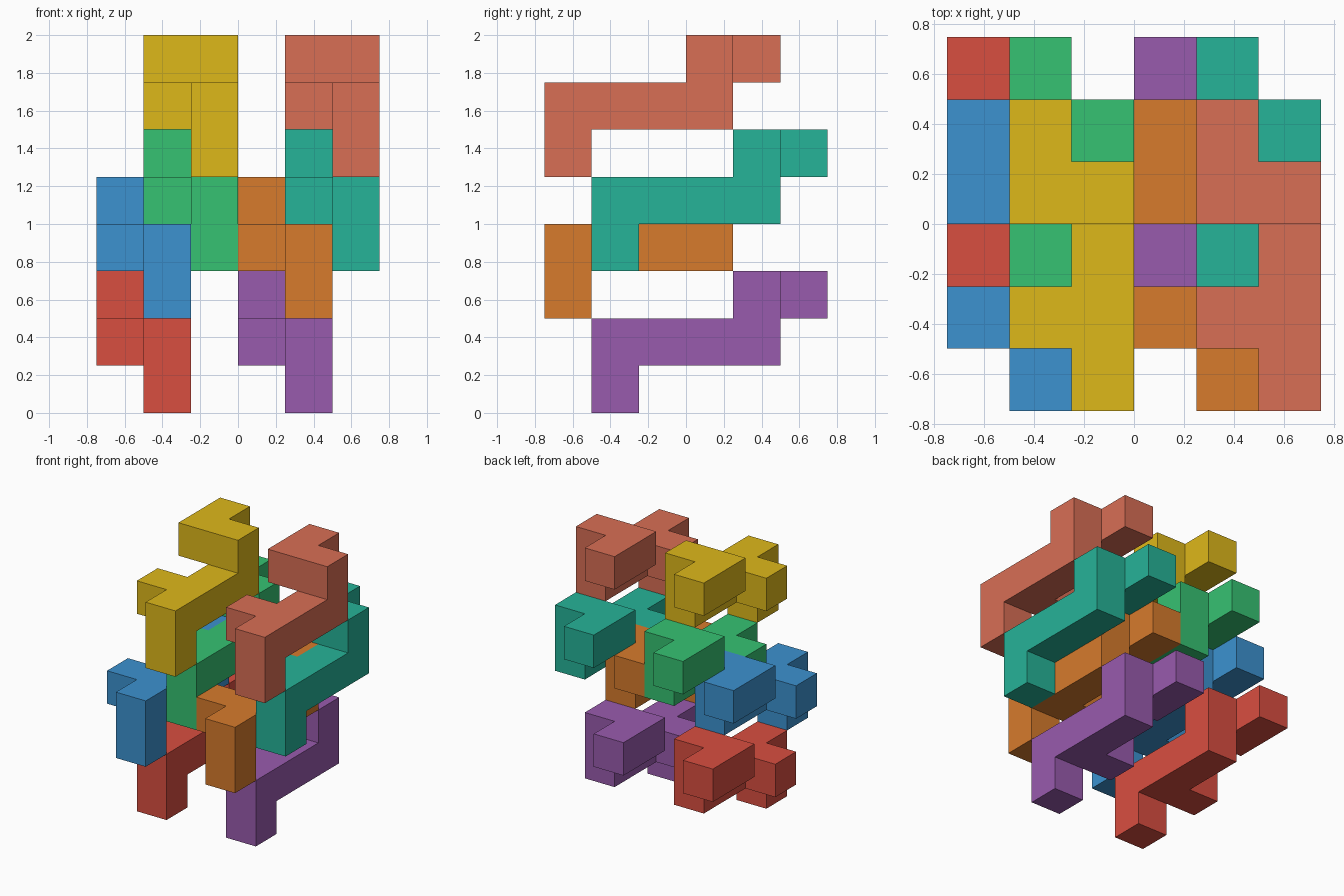
import bpy, bmesh
from mathutils import Vector

if "Cube" in bpy.data.objects:
    bpy.data.objects.remove(bpy.data.objects["Cube"])

U = 0.25  # edge of one cube cell

# One interlocking piece as (x, y, z) cells: leg, long bar, side stub, raised hook
CELLS = {(1, 0, 0), *[(1, y, 1) for y in range(4)], (0, 1, 1),
         (1, 3, 2), (0, 3, 2), (0, 4, 2)}


def linear(c):
    c /= 255
    return c / 12.92 if c <= 0.04045 else ((c + 0.055) / 1.055) ** 2.4


def piece(name, offset, rgb):
    bm = bmesh.new()
    # Outer skin: a square wherever a cell has no neighbour
    for cell in CELLS:
        for axis in range(3):
            for sign in (-1, 1):
                n = Vector((0, 0, 0))
                n[axis] = sign
                if tuple(int(a + b) for a, b in zip(cell, n)) in CELLS:
                    continue
                u, v = Vector((0, 0, 0)), Vector((0, 0, 0))
                u[(axis + 1) % 3] = 0.5
                v[(axis + 2) % 3] = 0.5 * sign
                mid = Vector(cell) + Vector((0.5, 0.5, 0.5)) + n * 0.5
                bm.faces.new([bm.verts.new((mid + a * u + b * v) * U)
                              for a, b in ((-1, -1), (1, -1), (1, 1), (-1, 1))])
    # Weld and merge coplanar squares into clean flat sides
    bmesh.ops.remove_doubles(bm, verts=bm.verts, dist=0.001)
    bmesh.ops.dissolve_limit(bm, angle_limit=0.01, verts=bm.verts, edges=bm.edges)
    bmesh.ops.recalc_face_normals(bm, faces=bm.faces)
    mesh = bpy.data.meshes.new(name)
    bm.to_mesh(mesh)
    bm.free()
    mat = bpy.data.materials.new(name + "_paint")
    mat.diffuse_color = (*[linear(c) for c in rgb], 1)
    mat.use_nodes = True
    mat.node_tree.nodes["Principled BSDF"].inputs["Base Color"].default_value = mat.diffuse_color
    mesh.materials.append(mat)
    ob = bpy.data.objects.new(name, mesh)
    ob.location = Vector(offset) * U - Vector((0.75, 0.75, 0))
    bpy.context.collection.objects.link(ob)


# Left stack, bottom to top
piece("red_piece", (0, 1, 0), (217, 78, 64))
piece("blue_piece", (0, 0, 2), (60, 146, 208))
piece("green_piece", (1, 1, 3), (54, 194, 114))
piece("yellow_piece", (1, 0, 5), (222, 184, 26))

# Right stack, bottom to top
piece("purple_piece", (3, 1, 0), (153, 91, 174))
piece("orange_piece", (3, 0, 2), (215, 123, 44))
piece("teal_piece", (4, 1, 3), (38, 179, 152))
piece("salmon_piece", (4, 0, 5), (216, 110, 85))
